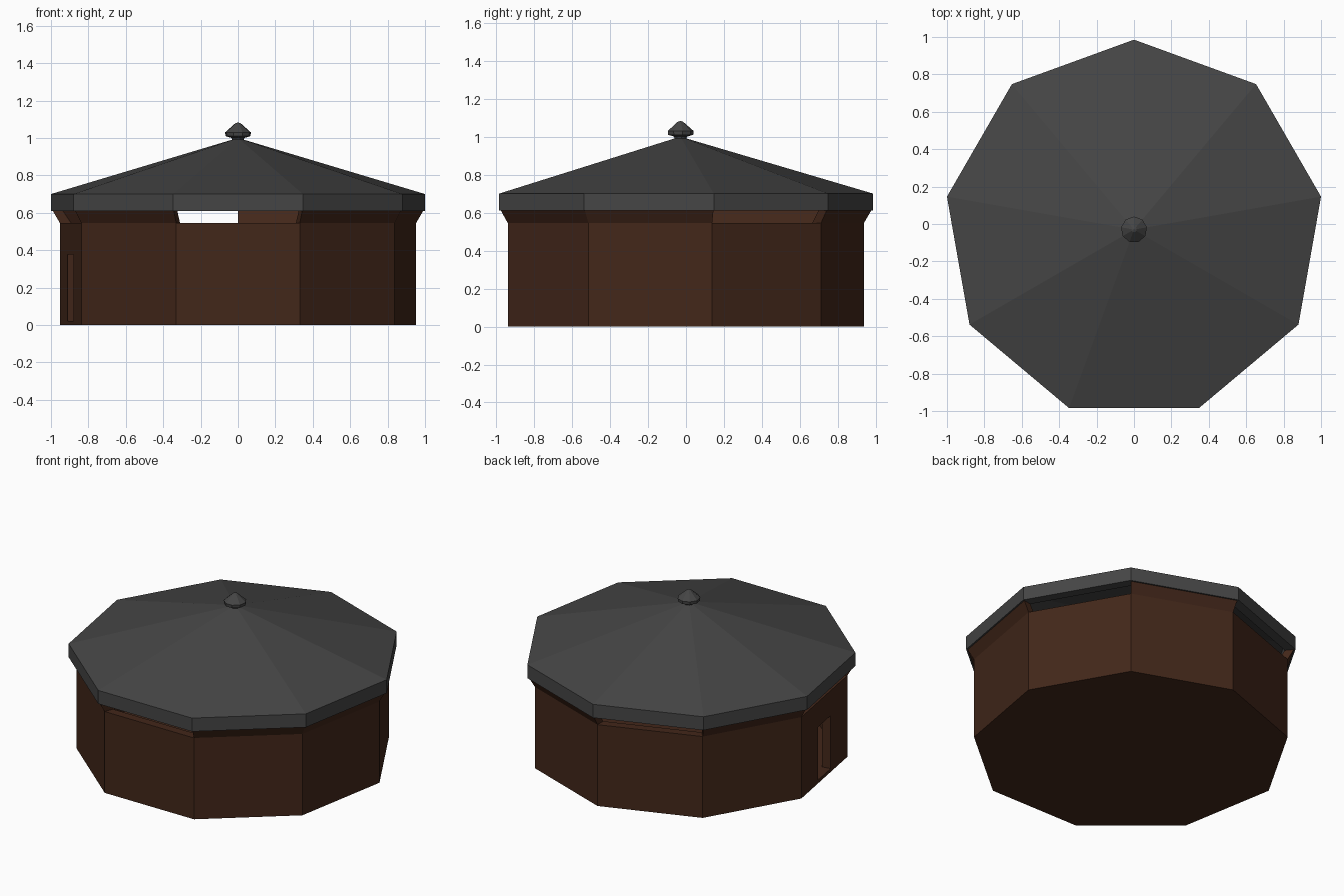
import bpy, bmesh, math
from mathutils import Matrix

if "Cube" in bpy.data.objects:
    bpy.data.objects.remove(bpy.data.objects["Cube"])

N = 9
CY = -0.03          # axis of the nonagon
STEP = 2 * math.pi / N


def material(name, col):
    m = bpy.data.materials.new(name)
    m.diffuse_color = (*col, 1)
    m.use_nodes = True
    m.node_tree.nodes["Principled BSDF"].inputs["Base Color"].default_value = m.diffuse_color
    return m


BROWN = material("dark_wood", (0.055, 0.02, 0.01))
DARK = material("dark_roof", (0.06, 0.06, 0.06))


def pt(r, z, k):
    a = math.pi / 2 + k * STEP
    return (r * math.cos(a), CY + r * math.sin(a), z)


def finish(name, bm, mat):
    bmesh.ops.remove_doubles(bm, verts=bm.verts, dist=1e-5)
    bmesh.ops.recalc_face_normals(bm, faces=bm.faces)
    me = bpy.data.meshes.new(name)
    bm.to_mesh(me)
    bm.free()
    ob = bpy.data.objects.new(name, me)
    bpy.context.collection.objects.link(ob)
    if mat:
        me.materials.append(mat)
    return ob


def lathe(name, profile, mat):
    """Spin an axis-to-axis or closed (r, z) profile into a nine-sided solid."""
    bm = bmesh.new()
    for k in range(N):
        for (r0, z0), (r1, z1) in zip(profile, profile[1:]):
            ring = [(r0, z0, k), (r0, z0, k + 1), (r1, z1, k + 1), (r1, z1, k)]
            if r0 == 0:
                ring.pop(0)
            elif r1 == 0:
                ring.pop()
            bm.faces.new([bm.verts.new(pt(*p)) for p in ring])
    return finish(name, bm, mat)


# walls with floor slab
walls = lathe("walls", [(0, 0), (0.967, 0), (0.967, 0.545), (0.906, 0.545),
                        (0.906, 0.02), (0, 0.02)], BROWN)

# doorway cut through the left wall
bm = bmesh.new()
a = math.radians(190)
d = 0.9
bmesh.ops.create_cube(bm, size=1, matrix=Matrix.Translation(
    (d * math.cos(a), CY + d * math.sin(a), 0.20))
    @ Matrix.Rotation(a, 4, 'Z') @ Matrix.Diagonal((0.3, 0.18, 0.355, 1)))
cutter = finish("doorway_cutter", bm, None)
cutter.hide_render = True
mod = walls.modifiers.new("doorway", 'BOOLEAN')
mod.operation = 'DIFFERENCE'
mod.solver = 'EXACT'
mod.object = cutter
bpy.context.view_layer.objects.active = walls
bpy.ops.object.modifier_apply(modifier="doorway")
bpy.data.objects.remove(cutter)

# flared panels under the eaves; the remaining sides stay open
section = [(0.967, 0.545), (1.005, 0.61), (0.95, 0.61), (0.906, 0.545)]
for k in range(N):
    facing = round(90 + (k + 0.5) * 40) % 360
    if facing in (30, 110, 190, 270):
        continue
    bm = bmesh.new()
    v0 = [bm.verts.new(pt(r, z, k)) for r, z in section]
    v1 = [bm.verts.new(pt(r, z, k + 1)) for r, z in section]
    bm.faces.new(v0)
    bm.faces.new(v1)
    for i in range(4):
        j = (i + 1) % 4
        bm.faces.new([v0[i], v0[j], v1[j], v1[i]])
    finish(f"eave_panel_{facing}", bm, BROWN)

# hollow roof with a deep fascia
lathe("roof", [(0, 1.0), (1.0154, 0.70), (1.0154, 0.61), (0.95, 0.61),
               (0.95, 0.66), (0, 0.94)], DARK)

# roof finial
lathe("finial", [(0, 0.985), (0.03, 0.985), (0.035, 1.0), (0.068, 1.01),
                 (0.07, 1.03), (0.015, 1.078), (0, 1.083)], DARK)
